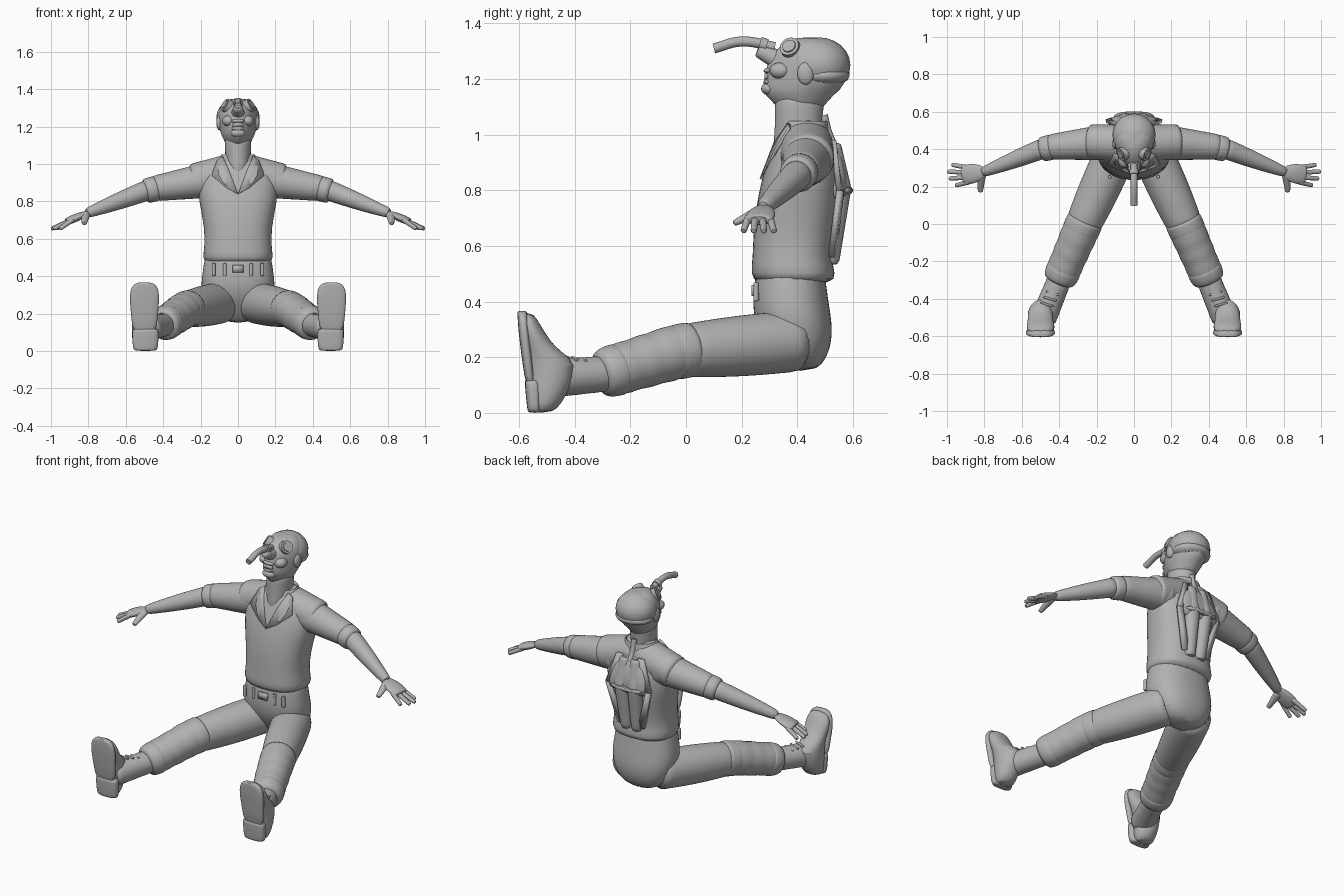
import bpy, bmesh, math
from mathutils import Vector

if "Cube" in bpy.data.objects:
    bpy.data.objects.remove(bpy.data.objects["Cube"])

grey = bpy.data.materials.new("plain grey")
grey.use_nodes = True
grey.diffuse_color = (.45, .45, .45, 1)
grey.node_tree.nodes["Principled BSDF"].inputs["Base Color"].default_value = grey.diffuse_color


def finish(name, bm, mirror=False, subsurf=True):
    """Turn a bmesh into a smooth object, optionally mirrored across x."""
    bmesh.ops.recalc_face_normals(bm, faces=bm.faces)
    mesh = bpy.data.meshes.new(name)
    bm.to_mesh(mesh)
    bm.free()
    mesh.materials.append(grey)
    part = bpy.data.objects.new(name, mesh)
    bpy.context.collection.objects.link(part)
    if mirror:
        part.modifiers.new("Mirror", 'MIRROR').use_mirror_merge = False
    if subsurf:
        part.modifiers.new("Subsurf", 'SUBSURF').levels = 1
    bpy.ops.object.select_all(action='DESELECT')
    part.select_set(True)
    bpy.context.view_layer.objects.active = part
    bpy.ops.object.shade_smooth_by_angle(angle=math.radians(50))
    return part


def loft(name, rings, side, up, power=2, taper=0, cap=True, **options):
    """Skin superellipse rings given as (centre, side radius, up radius)."""
    bm = bmesh.new()
    count = 24
    loops = []
    for centre, wide, tall in rings:
        loop = []
        for k in range(count):
            c, s = math.cos(math.tau * k / count), math.sin(math.tau * k / count)
            c = math.copysign(abs(c) ** (2 / power), c) * (1 - taper * max(0, -s))
            s = math.copysign(abs(s) ** (2 / power), s)
            loop.append(bm.verts.new(centre + side * c * wide + up * s * tall))
        loops.append(loop)
    for low, high in zip(loops, loops[1:]):
        for k in range(count):
            bm.faces.new((low[k - 1], low[k], high[k], high[k - 1]))
    if cap:
        bm.faces.new(loops[0])
        bm.faces.new(loops[-1])
    return finish(name, bm, **options)


def stack(name, rows, x=0, **options):
    """Upright loft from rows of (z, front y, back y, half width)."""
    rings = [(Vector((x, (front + back) / 2, z)), width, (back - front) / 2)
             for z, front, back, width in rows]
    return loft(name, rings, Vector((1, 0, 0)), Vector((0, 1, 0)), **options)


def limb(name, start, end, radius, end_radius, bulge=0, ripple=0, flat=1, steps=8, **options):
    """Straight tapered limb with an optional swelling and cloth folds."""
    start, end = Vector(start), Vector(end)
    along = (end - start).normalized()
    reference = Vector((0, 0, 1)) if abs(along.z) < .8 else Vector((0, 1, 0))
    side = reference.cross(along).normalized()
    rings = []
    for i in range(steps + 1):
        t = i / steps
        r = radius + (end_radius - radius) * t + bulge * math.sin(math.pi * t)
        r += ripple * (-1) ** i
        rings.append((start.lerp(end, t), r, r * flat))
    return loft(name, rings, side, along.cross(side), **options)


def hose(name, points, radius):
    """Bent round hose from a bevelled curve."""
    curve = bpy.data.curves.new(name, 'CURVE')
    curve.dimensions = '3D'
    curve.bevel_depth, curve.use_fill_caps = radius, True
    spline = curve.splines.new('BEZIER')
    spline.bezier_points.add(len(points) - 1)
    for knot, place in zip(spline.bezier_points, points):
        knot.co = place
        knot.handle_left_type = knot.handle_right_type = 'AUTO'
    curve.materials.append(grey)
    bpy.context.collection.objects.link(bpy.data.objects.new(name, curve))


def ball(name, centre, size, **options):
    bm = bmesh.new()
    bmesh.ops.create_uvsphere(bm, u_segments=20, v_segments=12, radius=1)
    bmesh.ops.scale(bm, vec=size, verts=bm.verts)
    bmesh.ops.translate(bm, vec=centre, verts=bm.verts)
    return finish(name, bm, subsurf=False, **options)


def plate(name, corners, thickness=.012, **options):
    """Flat panel through the given corners, thickened."""
    bm = bmesh.new()
    bm.faces.new([bm.verts.new(corner) for corner in corners])
    part = finish(name, bm, subsurf=False, **options)
    solid = part.modifiers.new("Solidify", 'SOLIDIFY')
    solid.thickness, solid.offset = thickness, 0


# Body landmarks on the left side
shoulder, elbow = Vector((.12, .44, .92)), Vector((.47, .41, .865))
wrist, knuckles = Vector((.8, .28, .74)), Vector((.92, .26, .69))
hip, knee = Vector((.08, .42, .26)), Vector((.27, 0, .23))
ankle, heel = Vector((.4, -.3, .14)), Vector((.49, -.52, .12))

# Trunk: shirt with loose hem, sloping shoulders, trouser seat and buckle
stack("shirt", [(.46, .25, .53, .18), (.5, .23, .54, .19), (.56, .24, .52, .18), (.66, .24, .54, .18),
                (.8, .26, .56, .21), (.9, .29, .55, .22), (.98, .32, .53, .17), (1.04, .35, .5, .1)],
      power=2.4)
limb("shoulder_yoke", (0, .43, .965), (.25, .44, .905), .1, .094, mirror=True)
stack("trouser_seat", [(.56, .26, .49, .16), (.5, .25, .5, .18), (.42, .24, .51, .19), (.36, .24, .52, .2),
                       (.28, .26, .53, .19), (.2, .32, .51, .15), (.15, .35, .47, .08)], power=2.3)
plate("belt_buckle", [(x, .242, z) for x, z in ((-.03, .42), (.03, .42), (.03, .46), (-.03, .46))])
for x in (.07, .13):
    limb("belt_loop", (x, .252, .4), (x, .252, .47), .01, .01, mirror=True)

# Collar and lapels around the open neck
stack("collar", [(.98, .33, .52, .13), (1.03, .34, .51, .1), (1.06, .35, .51, .09), (1.03, .35, .5, .08)],
      cap=False)
plate("lapel", [(0, .27, .84), (.06, .29, .87), (.14, .32, .94), (.11, .37, 1.02),
                (.08, .37, 1.04), (.05, .32, .97)], mirror=True)

# Neck and head, tipped back
stack("neck", [(.9, .3, .47, .05), (1, .32, .49, .07), (1.1, .32, .49, .068), (1.17, .31, .52, .08)])
stack("head", [(1.09, .33, .49, .06), (1.12, .31, .51, .073), (1.15, .275, .54, .088), (1.18, .275, .575, .1),
               (1.25, .29, .585, .11), (1.3, .31, .57, .105), (1.34, .37, .52, .07), (1.35, .41, .48, .03)],
      taper=.3)
ball("leather_cap", (0, .477, 1.25), (.116, .114, .1))
stack("cap_band", [(1.18, .41, .578, .104), (1.21, .39, .59, .115), (1.24, .39, .592, .115)])
ball("ear_flap", (.1, .43, 1.22), (.016, .03, .04), mirror=True)
ball("cheek", (.05, .34, 1.23), (.035, .04, .03), mirror=True)
ball("chin", (0, .3, 1.165), (.04, .03, .024))
for label, z in (("lower_lip", 1.19), ("upper_lip", 1.23)):
    ball(label, (0, .295, z), (.036, .016, .01))
plate("teeth", [(x, .288, z) for x, z in ((-.03, 1.2), (.03, 1.2), (.03, 1.22), (-.03, 1.22))])

# Mask: round eyepieces, nose cup and breathing hose
eye, outward = Vector((.062, .375, 1.312)), Vector((.8, -.35, .5)).normalized()
limb("eyepiece_rim", eye - outward * .03, eye + outward * .012, .038, .036, steps=1, subsurf=False, mirror=True)
limb("eyepiece_glass", eye, eye + outward * .017, .028, .024, steps=1, subsurf=False, mirror=True)
limb("nose_cup", (0, .35, 1.26), (0, .256, 1.305), .04, .024)
hose("breathing_hose", [(0, .32, 1.315), (0, .2, 1.335), (0, .1, 1.31)], .018)
limb("hose_clamp", (0, .29, 1.32), (0, .265, 1.328), .024, .024, steps=1, subsurf=False)

# Arms: sleeve, rolled cuff, forearm and hand
limb("sleeve", shoulder, elbow, .1, .066, mirror=True)
limb("rolled_cuff", shoulder.lerp(elbow, .88), elbow.lerp(wrist, .1), .07, .066, steps=3, mirror=True)
limb("forearm", elbow, elbow.lerp(wrist, 1.05), .056, .026, bulge=.004, mirror=True)
limb("palm", wrist, knuckles, .028, .048, bulge=.014, flat=.4, mirror=True)
for i, reach in enumerate((.975, 1, .99, .955)):
    limb("finger", (.88, .3 - .025 * i, .705), (reach, .317 - .037 * i, .652), .014, .011, mirror=True)
limb("thumb", (.815, .27, .73), (.822, .17, .68), .026, .013, flat=.8, mirror=True)

# Legs: trousers with knee patch and gathered folds
limb("thigh", hip, knee.lerp(ankle, .1), .11, .094, bulge=.008, mirror=True)
limb("shin", knee, ankle, .1, .09, ripple=.004, mirror=True)
limb("knee_patch", hip.lerp(knee, .92), knee.lerp(ankle, .2), .098, .097, bulge=.003, steps=4, mirror=True)
limb("trouser_cuff", knee.lerp(ankle, .75), knee.lerp(ankle, 1.04), .092, .08, bulge=.008, steps=4, mirror=True)

# Boots with their soles turned to the front
limb("boot_shaft", ankle.lerp(heel, -.15), heel, .064, .07, ripple=.001, mirror=True)
stack("boot_foot", [(0, -.56, -.48, .05), (.03, -.565, -.45, .06), (.08, -.57, -.42, .07), (.18, -.58, -.39, .068),
                    (.22, -.585, -.45, .068), (.26, -.59, -.49, .073), (.32, -.6, -.525, .077),
                    (.36, -.59, -.55, .045)], x=.5, mirror=True)
stack("boot_heel", [(0, -.568, -.52, .055), (.01, -.57, -.52, .066), (.05, -.575, -.52, .07), (.11, -.58, -.52, .07),
                    (.12, -.58, -.53, .068)], x=.495, power=3, mirror=True)
stack("boot_sole", [(.09, -.575, -.54, .065), (.18, -.588, -.55, .07), (.27, -.6, -.56, .08),
                    (.33, -.605, -.565, .077), (.36, -.606, -.57, .055), (.367, -.605, -.575, .03)],
      x=.5, power=3, mirror=True)
throat, instep = Vector((.42, -.34, .185)), Vector((.48, -.46, .205))
lace_reach = Vector((.035, .01, -.004))
for i in range(5):
    lace = throat.lerp(instep, i / 4)
    limb("boot_lace", lace - lace_reach, lace + lace_reach, .006, .006, mirror=True)

# Back pack: twin tubes, yoke, cross band and straps
limb("pack_tube_upper", (.035, .52, .97), (.045, .55, .79), .036, .048, mirror=True)
limb("pack_tube_lower", (.045, .55, .83), (.035, .515, .53), .048, .034, mirror=True)
stack("pack_yoke", [(.76, .5, .57, .13), (.8, .5, .59, .14), (.92, .49, .57, .1), (.99, .47, .53, .05)], power=3)
stack("cross_band", [(.78, .5, .605, .12), (.82, .5, .605, .12)], power=3)
plate("shoulder_strap", [(.05, .53, .98), (.09, .53, .98), (.15, .55, .8), (.12, .56, .8)], .02, mirror=True)
plate("waist_strap", [(.15, .55, .8), (.12, .56, .8), (.05, .53, .56), (.09, .52, .56)], .02, mirror=True)
hose("neck_strap", [(0, .54, .94), (0, .51, 1.01), (0, .495, 1.07)], .015)
